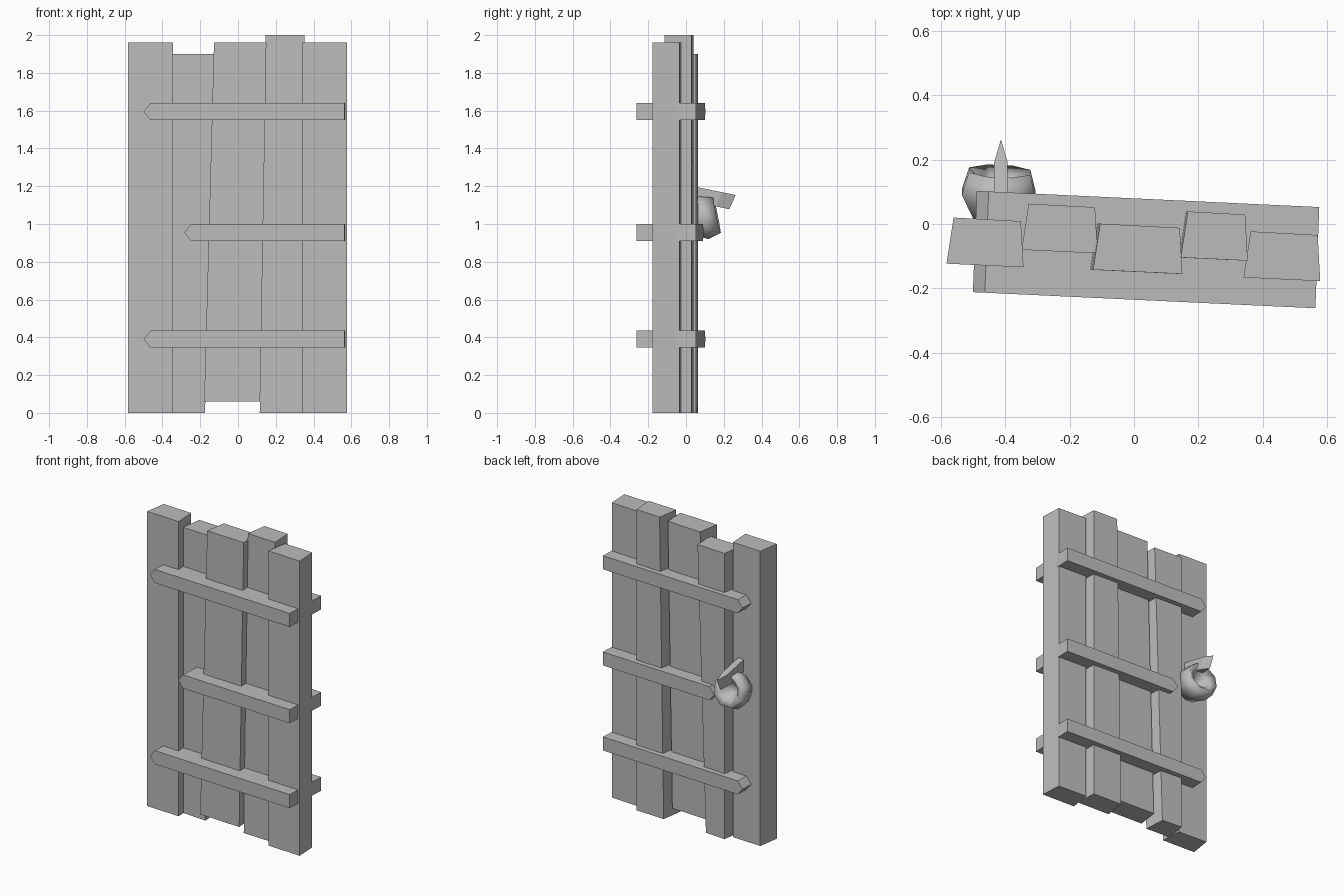
import bpy, bmesh, math
from mathutils import Matrix, Vector

cube = bpy.data.objects.get("Cube")
if cube:
    bpy.data.objects.remove(cube, do_unlink=True)

GREY = (0.5, 0.5, 0.5, 1)
mat = bpy.data.materials.new("plain_grey")
mat.use_nodes = True
mat.diffuse_color = GREY
mat.node_tree.nodes["Principled BSDF"].inputs["Base Color"].default_value = GREY

SLOPE = -0.047   # the whole gate is turned slightly about z


def finish(name, bm):
    bmesh.ops.recalc_face_normals(bm, faces=bm.faces)
    mesh = bpy.data.meshes.new(name)
    bm.to_mesh(mesh)
    bm.free()
    mesh.materials.append(mat)
    obj = bpy.data.objects.new(name, mesh)
    bpy.context.collection.objects.link(obj)
    return obj


def loft(name, rings, smooth=False):
    """Join matching rings of points and cap both ends."""
    bm = bmesh.new()
    loops = [[bm.verts.new(p) for p in ring] for ring in rings]
    n = len(loops[0])
    for a, b in zip(loops, loops[1:]):
        for i in range(n):
            j = (i + 1) % n
            bm.faces.new((a[i], a[j], b[j], b[i]))
    bm.faces.new(loops[0])
    bm.faces.new(loops[-1])
    obj = finish(name, bm)
    for p in obj.data.polygons:
        p.use_smooth = smooth
    return obj


def plank(name, left, right, y, z0, z1, low_left=0, low_right=0):
    """Upright board, slightly narrower at the back, with optional skewed foot."""
    def ring(l, r, z):
        yr = y + SLOPE * (right - left)
        return [(l, y, z), (r, yr, z), (r - 0.008, yr + 0.143, z), (l + 0.022, y + 0.143, z)]
    loft(name, [ring(left + low_left, right + low_right, z0), ring(left, right, z1)])


def pointed_bar(name, tip, shoulder, end, half, rings):
    """Bar with a pointed end; rings maps (along, across) to each end cap."""
    outline = [(tip, 0), (shoulder, -half), (end, -half), (end, half), (shoulder, half)]
    return loft(name, [[f(a, c) for a, c in outline] for f in rings])


# Upright planks
plank("plank_outer_right", -0.582, -0.343, -0.123, 0, 1.96)
plank("plank_inner_right", -0.349, -0.113, -0.080, 0, 1.90, 0, -0.062)
plank("plank_middle", -0.127, 0.150, -0.142, 0.06, 1.96, -0.052, -0.033)
plank("plank_inner_left", 0.145, 0.353, -0.104, 0, 2.0, -0.03, 0)
plank("plank_outer_left", 0.340, 0.578, -0.166, 0, 1.96)

# Cross battens passing through the planks
for name, tip, z in (("batten_bottom", -0.5, 0.39), ("batten_middle", -0.285, 0.955),
                     ("batten_top", -0.5, 1.595)):
    front = lambda a, c, z=z: (a, -0.235 + SLOPE * a, z + c)
    back = lambda a, c, z=z: (a + 0.012, 0.079 + SLOPE * a, z + c)
    pointed_bar(name, tip, tip + 0.037, 0.563, 0.045, (front, back))

# Knob: a faceted cup whose axis points backwards and slightly up
axis = Vector((0.04, 0.98, 0.2)).normalized()
frame = Matrix.Translation((-0.417, 0.164, 1.047)) @ axis.to_track_quat("Z", "Y").to_matrix().to_4x4()
profile = [(0.07, -0.17), (0.124, -0.07), (0.103, 0), (0.06, -0.03), (0.03, -0.08)]
angles = [math.tau * (i + 0.5) / 8 for i in range(8)]
loft("knob", [[frame @ Vector((r * math.cos(t), r * math.sin(t), h)) for t in angles]
              for r, h in profile], smooth=True)

# Latch: a small pointed bar sloping down and back over the knob
along = Vector((0, 0.98, -0.2))
drop = Vector((0, -0.033, -0.075))
root = Vector((-0.413, 0.0, 1.207))
across = Vector((1, 0, 0))
top = lambda a, c: root + along * a + across * c
under = lambda a, c: top(a, c) + drop
pointed_bar("latch", 0.268, 0.195, 0, 0.021, (top, under))
